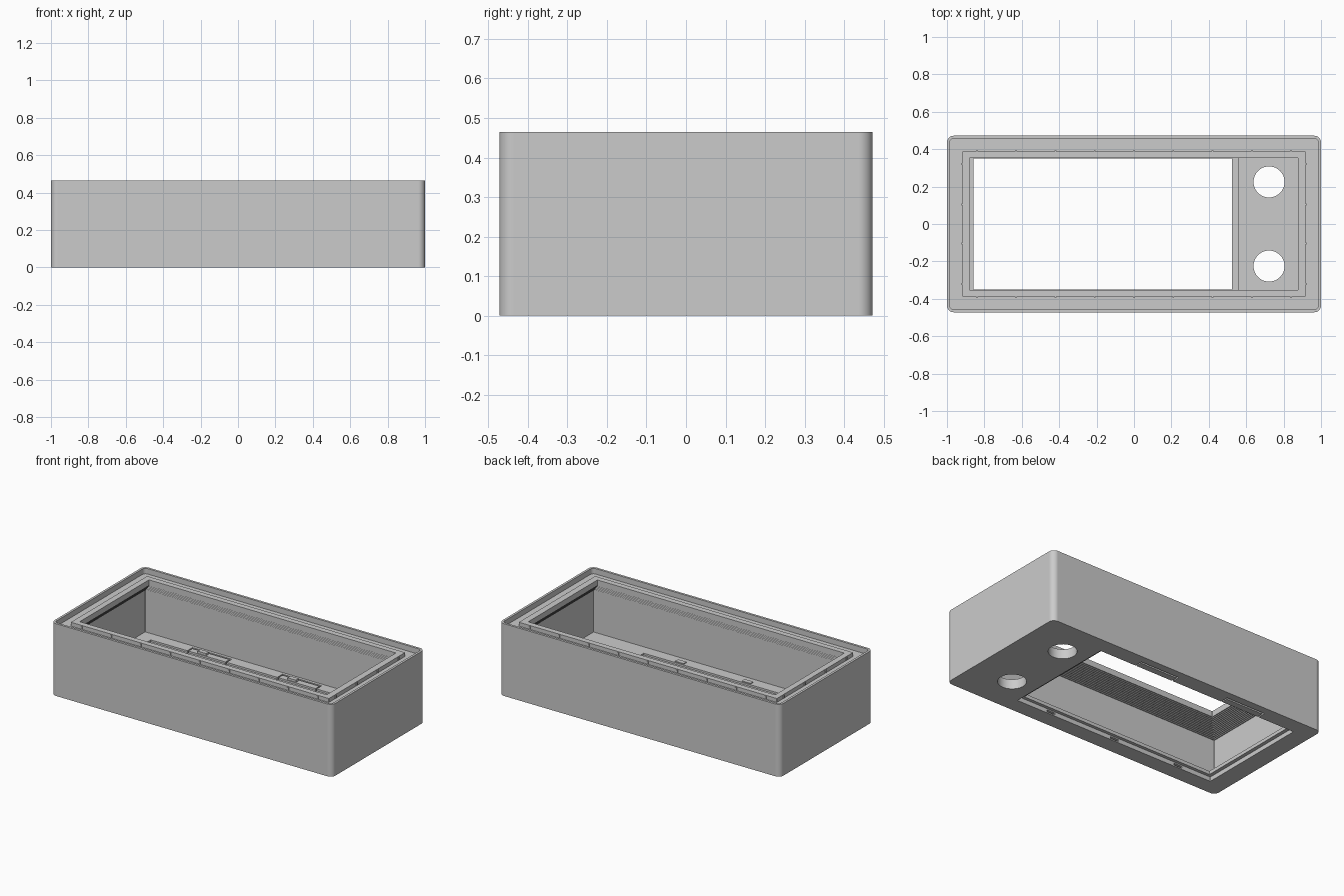
import bpy, bmesh, math

cube = bpy.data.objects.get("Cube")
if cube:
    bpy.data.objects.remove(cube, do_unlink=True)

grey = bpy.data.materials.new("plain grey")
grey.use_nodes = True
COLOR = (0.6, 0.6, 0.6, 1)
grey.diffuse_color = COLOR
grey.node_tree.nodes["Principled BSDF"].inputs["Base Color"].default_value = COLOR


def finish(name, bm):
    bmesh.ops.recalc_face_normals(bm, faces=bm.faces)
    mesh = bpy.data.meshes.new(name)
    bm.to_mesh(mesh)
    bm.free()
    mesh.materials.append(grey)
    obj = bpy.data.objects.new(name, mesh)
    bpy.context.collection.objects.link(obj)
    return obj


def block(name, center, size):
    bm = bmesh.new()
    bmesh.ops.create_cube(bm, size=1)
    for v in bm.verts:
        v.co = [c + s * p for c, s, p in zip(center, size, v.co)]
    return finish(name, bm)


def rounded_loop(bm, x0, x1, hy, z, r, seg=8):
    """Ring of vertices around a rounded rectangle."""
    corners = [(x1 - r, hy - r), (x0 + r, hy - r), (x0 + r, r - hy), (x1 - r, r - hy)]
    ring = []
    for i, (cx, cy) in enumerate(corners):
        for k in range(seg + 1):
            a = math.pi / 2 * (i + k / seg)
            ring.append(bm.verts.new((cx + r * math.cos(a), cy + r * math.sin(a), z)))
    return ring


# Cross-section of the case: x0, x1, half depth, height, corner radius
H = 0.465
SHARP = 0.002
sections = [
    (-1, 1, 0.472, 0, 0.036),
    (-1, 1, 0.472, H, 0.036),
    (-0.985, 0.985, 0.457, H, 0.021),
    (-0.985, 0.985, 0.457, 0.43, 0.021),
    (-0.918, 0.918, 0.388, 0.43, SHARP),
    (-0.918, 0.918, 0.388, 0.455, SHARP),
    (-0.88, 0.877, 0.352, 0.455, SHARP),
]
# Finely stepped underside of the rim, sloping at 45 degrees
STEPS, REACH, DROP, TOP = 14, 0.09, 0.09, 0.418
for i in range(STEPS + 1):
    d = REACH * i / STEPS
    z = TOP - DROP * i / STEPS
    if i:
        sections.append((-0.88 - d, 0.877 + d, 0.352 + d, z + DROP / STEPS, SHARP))
    sections.append((-0.88 - d, 0.877 + d, 0.352 + d, z, SHARP))
# Inner wall, floor, opening and door recess
sections += [
    (-0.97, 0.967, 0.442, 0.062, SHARP),
    (-0.88, 0.56, 0.37, 0.062, SHARP),
    (-0.88, 0.56, 0.37, 0.05, SHARP),
    (-0.857, 0.525, 0.35, 0.05, SHARP),
    (-0.857, 0.525, 0.35, 0.028, SHARP),
    (-0.88, 0.56, 0.37, 0.028, SHARP),
    (-0.88, 0.56, 0.37, 0, SHARP),
]

bm = bmesh.new()
rings = [rounded_loop(bm, *s) for s in sections]
for a, b in zip(rings, rings[1:] + rings[:1]):
    n = len(a)
    for i in range(n):
        j = (i + 1) % n
        bm.faces.new((a[i], a[j], b[j], b[i]))
case = finish("case", bm)

# Cutters: two round holes, door latch slots and hinge slits
LATCHES = (-0.48, 0.16)
HINGES = (-0.64, -0.165, 0.31)
cutters = []
for side in (-1, 1):
    bm = bmesh.new()
    bmesh.ops.create_cone(bm, cap_ends=True, segments=48, radius1=0.083,
                          radius2=0.083, depth=0.2)
    bmesh.ops.translate(bm, verts=bm.verts, vec=(0.722, side * 0.225, 0.05))
    cutters.append(finish("hole_cutter", bm))
for x in LATCHES:
    cutters.append(block("latch_cutter", (x, 0.417, 0.03), (0.28, 0.012, 0.12)))
    for side in (-1, 1):
        cutters.append(block("latch_end_cutter", (x + side * 0.136, 0.385, 0.03),
                             (0.008, 0.06, 0.12)))
for x in HINGES:
    cutters.append(block("slit_cutter", (x, -0.375, 0.014), (0.06, 0.03, 0.012)))

bpy.context.view_layer.objects.active = case
case.select_set(True)
for c in cutters:
    mod = case.modifiers.new("cut", "BOOLEAN")
    mod.operation = "DIFFERENCE"
    mod.solver = "EXACT"
    mod.object = c
    bpy.ops.object.modifier_apply(modifier=mod.name)
    bpy.data.objects.remove(c, do_unlink=True)
bpy.ops.object.shade_smooth_by_angle(angle=math.radians(30))
# Keep the large walls evenly flat beside the rounded corners
flat = case.modifiers.new("flat walls", "WEIGHTED_NORMAL")
flat.keep_sharp = True

# Latch tabs beside the slots and hinge covers opposite them
for x in LATCHES:
    block("latch_tab", (x - 0.04, 0.39, 0.068), (0.06, 0.03, 0.016))
for x in HINGES:
    block("hinge_cover", (x, -0.39, 0.064), (0.06, 0.03, 0.008))

# Small snap bumps around the raised rim
for side in (-1, 1):
    for i in range(-4, 5):
        block("snap_bump", (i * 0.21, side * 0.389, 0.442), (0.01, 0.009, 0.018))
    for y in (-0.32, -0.105, 0.105, 0.32):
        block("snap_bump", (side * 0.919, y, 0.442), (0.009, 0.01, 0.018))
